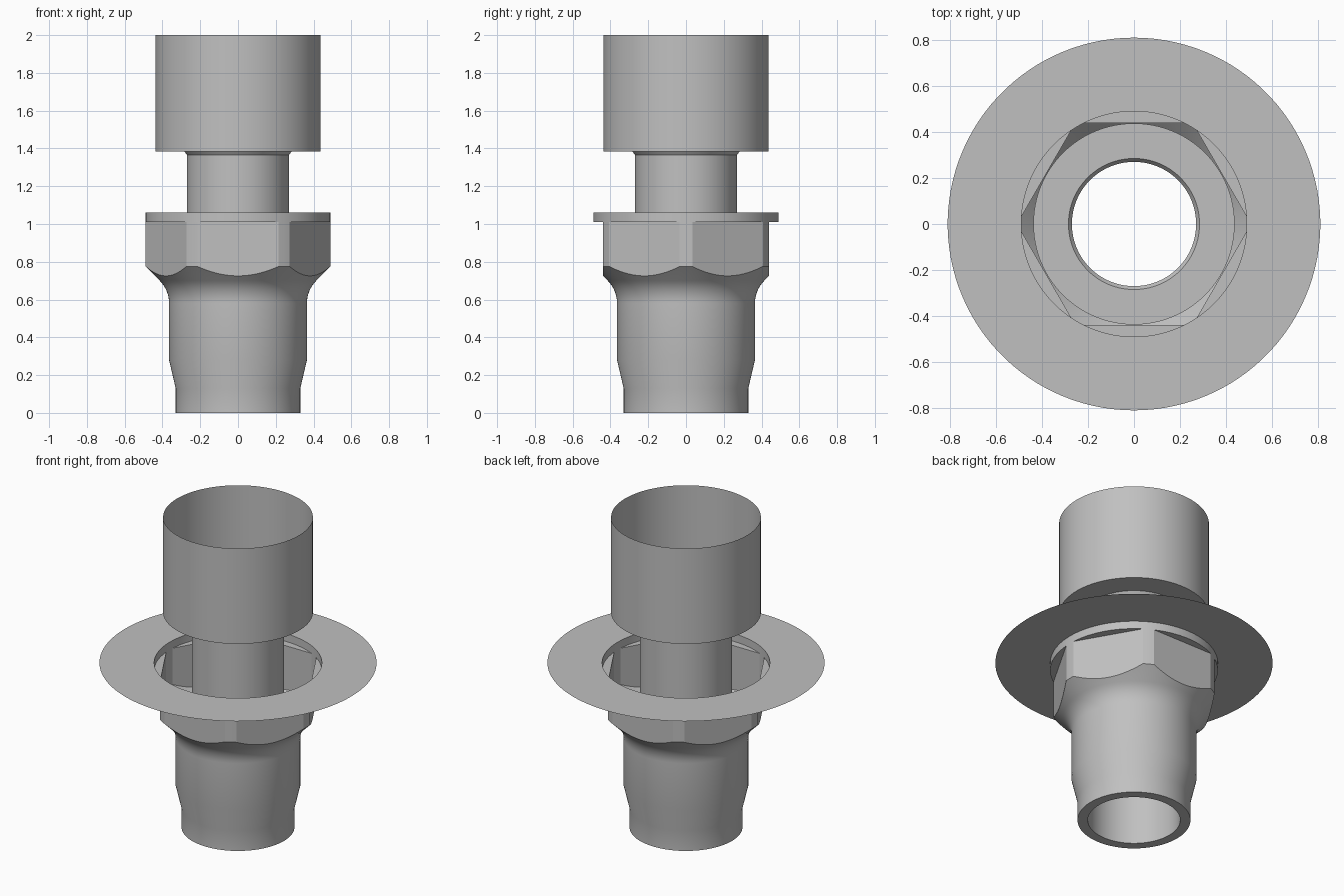
import bpy, bmesh
from math import sin, cos, tan, acos, radians, pi

old = bpy.data.objects.get("Cube")
if old:
    bpy.data.objects.remove(old, do_unlink=True)

grey = bpy.data.materials.new("fitting_grey")
colour = (0.53, 0.53, 0.53, 1)
grey.use_nodes = True
grey.diffuse_color = colour
grey.node_tree.nodes["Principled BSDF"].inputs["Base Color"].default_value = colour

FLAT = 0.44       # centre to hexagon flat
CORNER = 0.49     # rounded hexagon corners
LEDGE, RIM = 1.01, 1.06

# Angles that land on the ends of every hexagon flat
half = acos(FLAT / CORNER)
angles = []
for k in range(6):
    mid = radians(30 + 60 * k)
    angles += [(mid + half * (i / 8 - 1), i / 8 - 1) for i in range(17)]
    angles += [(mid + half + (pi / 3 - 2 * half) * t, None) for t in (1 / 3, 2 / 3)]


def hex_radius(side):
    """Radius of the rounded hexagon; side runs -1..1 along a flat."""
    return CORNER if side is None else FLAT / cos(half * side)


def shell(name, profile):
    """Sweep a profile (upwards = outward normals) around z."""
    bm = bmesh.new()
    columns = []
    for a, side in angles:
        pts = profile(hex_radius(side))
        columns.append([bm.verts.new((r * cos(a), r * sin(a), z)) for r, z in pts])
    for i, left in enumerate(columns):
        right = columns[(i + 1) % len(columns)]
        for j in range(len(left) - 1):
            bm.faces.new((left[j], right[j], right[j + 1], left[j + 1]))
    bmesh.ops.remove_doubles(bm, verts=bm.verts, dist=1e-5)
    mesh = bpy.data.meshes.new(name)
    bm.to_mesh(mesh)
    bm.free()
    mesh.materials.append(grey)
    ob = bpy.data.objects.new(name, mesh)
    bpy.context.collection.objects.link(ob)
    bpy.ops.object.select_all(action='DESELECT')
    ob.select_set(True)
    bpy.context.view_layer.objects.active = ob
    bpy.ops.object.shade_smooth_by_angle(angle=radians(20))
    return ob


def body_profile(hex_r):
    pts = [(0.27, 0), (0.33, 0), (0.33, 0.13), (0.365, 0.28)]
    # Concave fillet turning from vertical to a 45 degree chamfer
    fillet = 0.17
    for i in range(9):
        t = radians(45) * i / 8
        pts.append((0.365 + fillet * (1 - cos(t)), 0.58 + fillet * sin(t)))
    r, z = pts[-1]
    # Chamfer runs out to the hexagon, giving the scalloped lower edge
    pts += [(hex_r, z + hex_r - r), (hex_r, LEDGE)]
    return pts


# Lower sleeve with hexagonal nut
shell("hex_body", body_profile)

# Round collar above the hexagon, with its underside ledge
shell("collar", lambda r: [(r, LEDGE), (CORNER, LEDGE), (CORNER, RIM)])

# Thin flange disc
shell("flange_disc", lambda r: [(0.81, RIM), (CORNER, RIM)])

# Through tube flaring into the seat of the open upper cup
shell("inner_tube", lambda r: [(0.27, 0), (0.27, 1.365), (0.285, 1.385)])
shell("upper_cup", lambda r: [(0.285, 1.385), (0.4375, 1.385), (0.4375, 2)])
